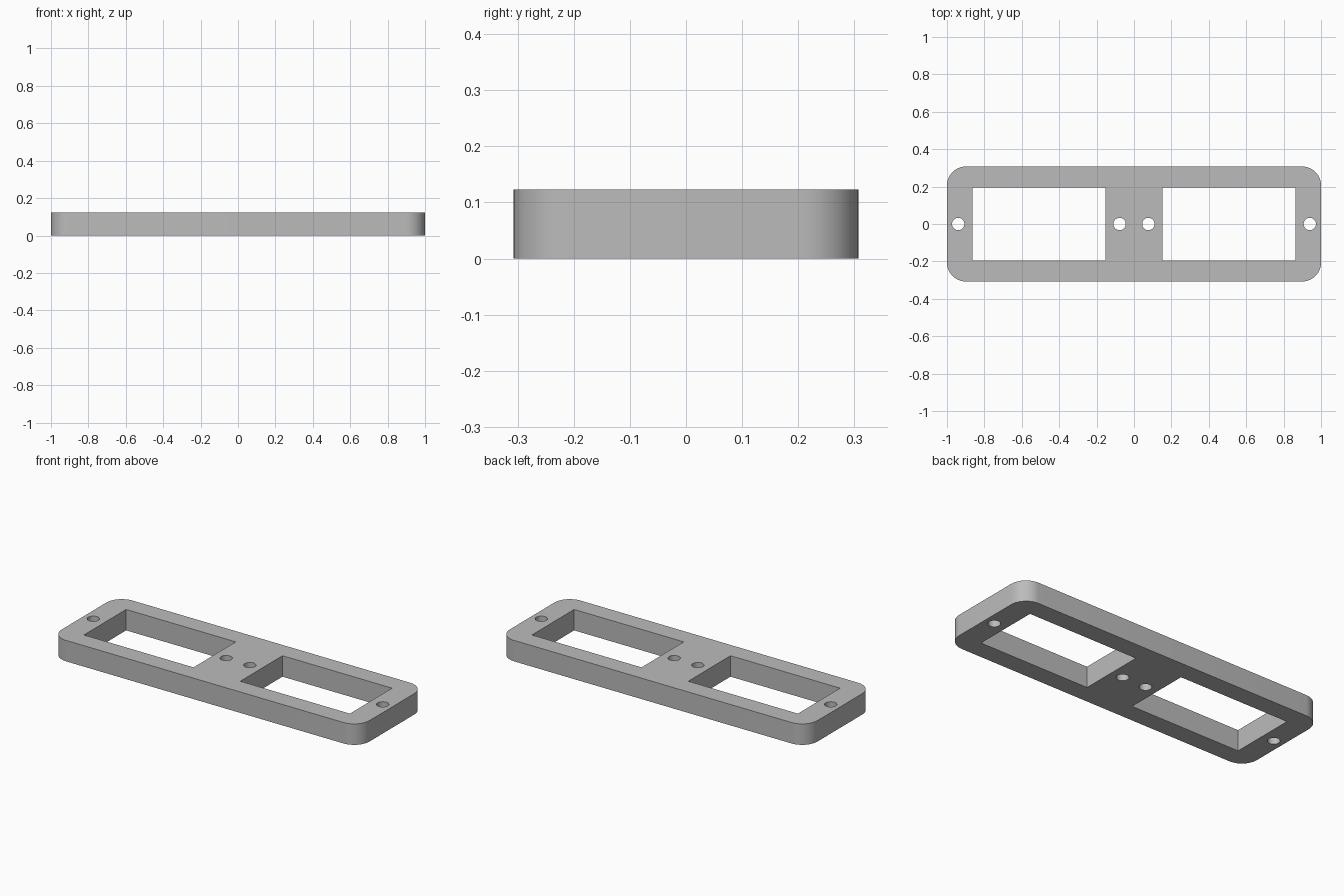
import bpy, bmesh, math

cube = bpy.data.objects.get("Cube")
if cube:
    bpy.data.objects.remove(cube, do_unlink=True)

LENGTH, WIDTH, HEIGHT = 2.0, 0.614, 0.123
CORNER = 0.1
HOLE_RADIUS = 0.033

grey = bpy.data.materials.new("plain grey")
grey.use_nodes = True
colour = (0.5, 0.5, 0.5, 1)
grey.diffuse_color = colour
grey.node_tree.nodes["Principled BSDF"].inputs["Base Color"].default_value = colour


def prism(name, outline, bottom, top):
    """Upright solid from a counter-clockwise outline."""
    bm = bmesh.new()
    base = bm.faces.new([bm.verts.new((x, y, bottom)) for x, y in outline])
    grown = bmesh.ops.extrude_face_region(bm, geom=[base], use_keep_orig=True)["geom"]
    verts = [v for v in grown if isinstance(v, bmesh.types.BMVert)]
    bmesh.ops.translate(bm, verts=verts, vec=(0, 0, top - bottom))
    bmesh.ops.recalc_face_normals(bm, faces=bm.faces)
    mesh = bpy.data.meshes.new(name)
    bm.to_mesh(mesh)
    bm.free()
    mesh.materials.append(grey)
    obj = bpy.data.objects.new(name, mesh)
    bpy.context.collection.objects.link(obj)
    return obj


def arc(cx, cy, radius, start, sweep, steps):
    angles = [start + sweep * i / steps for i in range(steps + 1)]
    return [(cx + radius * math.cos(a), cy + radius * math.sin(a)) for a in angles]


# Plate with rounded corners
outline = []
for i, (sx, sy) in enumerate([(1, 1), (-1, 1), (-1, -1), (1, -1)]):
    outline += arc(sx * (LENGTH / 2 - CORNER), sy * (WIDTH / 2 - CORNER),
                   CORNER, i * math.pi / 2, math.pi / 2, 12)
plate = prism("mounting_plate", outline, 0, HEIGHT)

# Cutters: one window and two screw holes on each side
cutters = []
for side in (-1, 1):
    x0, x1 = sorted((side * 0.152, side * 0.864))
    y = 0.196
    window = [(x0, -y), (x1, -y), (x1, y), (x0, y)]
    cutters.append(prism("window_cutter", window, -0.1, HEIGHT + 0.1))
    for x in (0.077, 0.94):
        circle = arc(side * x, 0, HOLE_RADIUS, 0, math.tau, 32)[:-1]
        cutters.append(prism("screw_hole_cutter", circle, -0.1, HEIGHT + 0.1))

# Cut the openings through the plate
bpy.ops.object.select_all(action="DESELECT")
bpy.context.view_layer.objects.active = plate
plate.select_set(True)
for cutter in cutters:
    cutter.hide_render = True
    cut = plate.modifiers.new("opening", "BOOLEAN")
    cut.operation = "DIFFERENCE"
    cut.solver = "EXACT"
    cut.object = cutter
    bpy.ops.object.modifier_apply(modifier=cut.name)
for cutter in cutters:
    bpy.data.objects.remove(cutter, do_unlink=True)

bpy.ops.object.shade_smooth_by_angle(angle=math.radians(30))
